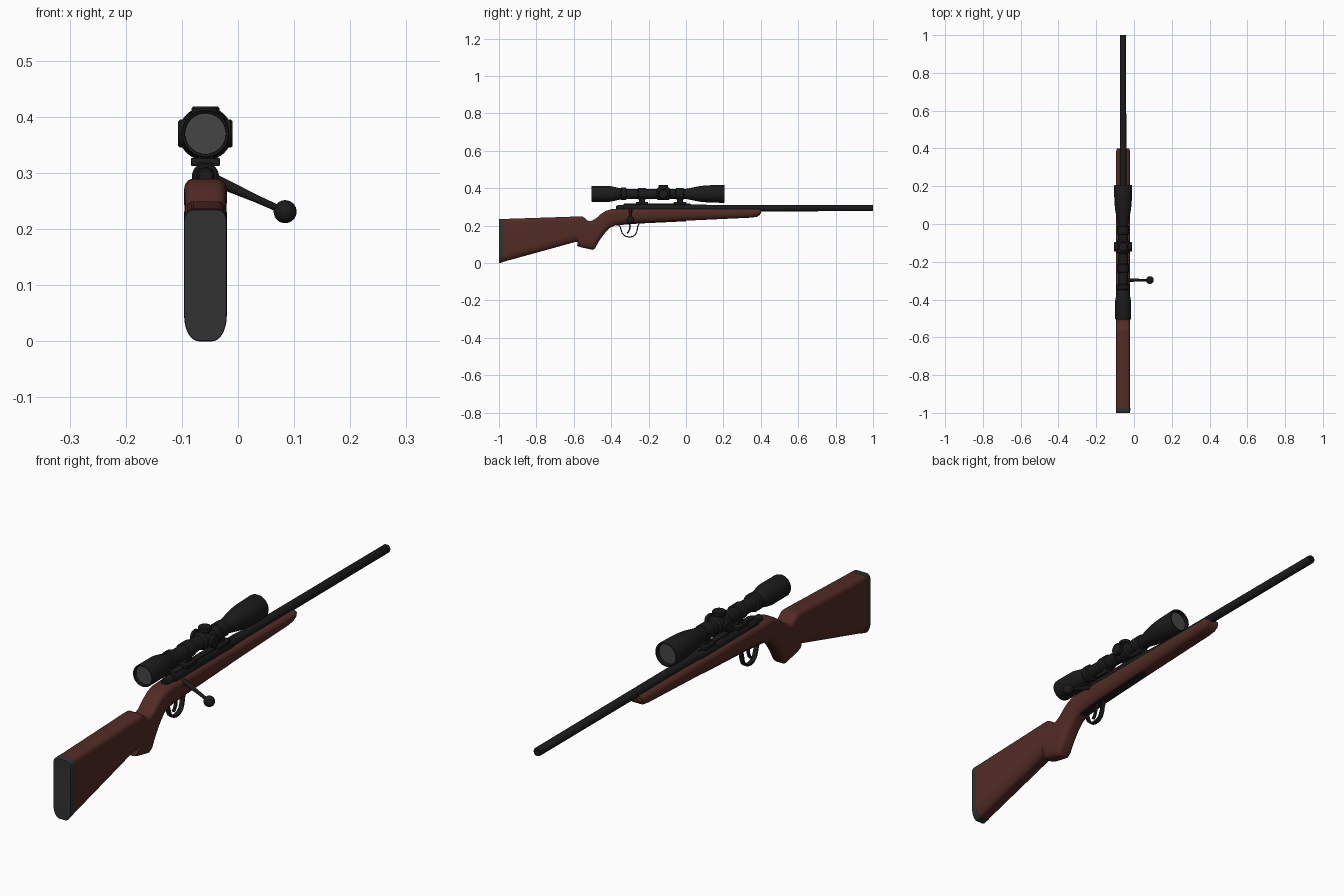
import bpy, bmesh, math
from mathutils import Vector

if "Cube" in bpy.data.objects:
    bpy.data.objects.remove(bpy.data.objects["Cube"])

X0 = -0.058          # centre plane of the rifle
BORE_Z, SCOPE_Z = 0.294, 0.370


def material(name, rgb):
    m = bpy.data.materials.new(name)
    m.diffuse_color = (*rgb, 1)
    m.use_nodes = True
    m.node_tree.nodes["Principled BSDF"].inputs["Base Color"].default_value = m.diffuse_color
    return m


WOOD = material("wood", (0.085, 0.024, 0.018))
METAL = material("black_metal", (0.011, 0.011, 0.011))
RUBBER = material("rubber", (0.032, 0.032, 0.032))
GLASS = material("glass", (0.06, 0.06, 0.06))


def finish(name, bm, mat, angle=35):
    bmesh.ops.recalc_face_normals(bm, faces=bm.faces)
    me = bpy.data.meshes.new(name)
    bm.to_mesh(me)
    bm.free()
    ob = bpy.data.objects.new(name, me)
    bpy.context.collection.objects.link(ob)
    me.materials.append(mat)
    bpy.ops.object.select_all(action='DESELECT')
    ob.select_set(True)
    bpy.context.view_layer.objects.active = ob
    bpy.ops.object.shade_smooth_by_angle(angle=math.radians(angle))
    return ob


def loft(name, rings, mat, angle=35):
    """Skin a list of equal-length closed rings and cap both ends."""
    bm = bmesh.new()
    vs = [[bm.verts.new(p) for p in ring] for ring in rings]
    n = len(vs[0])
    for a, b in zip(vs, vs[1:]):
        for i in range(n):
            j = (i + 1) % n
            bm.faces.new((a[i], a[j], b[j], b[i]))
    bm.faces.new(vs[0])
    bm.faces.new(vs[-1])
    return finish(name, bm, mat, angle)


def lathe(name, profile, origin, axis=(0, 1, 0), mat=METAL, n=32):
    """Turn (distance, radius) pairs around an axis."""
    q = Vector(axis).to_track_quat('Z', 'Y')
    rings = [[Vector(origin) + q @ Vector((r * math.cos(2 * math.pi * i / n),
                                           r * math.sin(2 * math.pi * i / n), d))
              for i in range(n)] for d, r in profile]
    return loft(name, rings, mat)


def strap(name, path, width, thick, mat=METAL):
    """Flat strip following a (y, z) path."""
    pts = [Vector(p) for p in path]
    rings = []
    for i, p in enumerate(pts):
        t = (pts[min(i + 1, len(pts) - 1)] - pts[max(i - 1, 0)]).normalized()
        k = Vector((-t.y, t.x)) * thick / 2
        a, b, w = p + k, p - k, width / 2
        rings.append([(X0 - w, *a), (X0 + w, *a), (X0 + w, *b), (X0 - w, *b)])
    return loft(name, rings, mat)


def block(name, y0, y1, z0, z1, width, bevel=0.003):
    bm = bmesh.new()
    bmesh.ops.create_cube(bm, size=1)
    for v in bm.verts:
        v.co = (X0 + v.co.x * width, (y0 + y1) / 2 + v.co.y * (y1 - y0),
                (z0 + z1) / 2 + v.co.z * (z1 - z0))
    bmesh.ops.bevel(bm, geom=bm.edges[:], offset=bevel, segments=2, affect='EDGES', profile=0.5)
    return finish(name, bm, METAL)


def section(yt, zt, yb, zb, w):
    """Rounded stock cross-section hung between a top and a bottom point."""
    top, bot = Vector((X0, yt, zt)), Vector((X0, yb, zb))
    h = (top - bot).length
    down = (bot - top) / h
    rt, rb = min(0.02, 0.4 * h), min(0.045, 0.55 * h)
    rx = 0.017
    half = []
    for i in range(7):
        a = i / 6 * math.pi / 2
        half.append((w - rx + rx * math.sin(a), rt - rt * math.cos(a)))
    for i in range(9):
        a = i / 8 * math.pi / 2
        half.append((0.012 + (w - 0.012) * math.cos(a), h - rb + rb * math.sin(a)))
    pts = half + [(-u, v) for u, v in reversed(half)]
    return [top + down * v + Vector((u, 0, 0)) for u, v in pts]


# wooden stock: top y, z / bottom y, z / half width
W = 0.038
stock = [(-0.976, .236, -0.976, .007, W), (-0.70, .245, -0.70, .083, W),
         (-0.585, .249, -0.592, .113, W), (-0.565, .2495, -0.580, .112, W),
         (-0.552, .248, -0.582, .092, W), (-0.540, .240, -0.560, .084, .037),
         (-0.527, .228, -0.522, .076, .036), (-0.515, .224, -0.497, .071, .036),
         (-0.502, .227, -0.487, .078, .036), (-0.480, .240, -0.465, .117, .036),
         (-0.455, .262, -0.440, .153, .036), (-0.430, .279, -0.410, .187, .037),
         (-0.400, .288, -0.375, .203, W), (-0.360, .290, -0.340, .208, W),
         (-0.25, .290, -0.25, .215, W), (0.35, .289, 0.35, .243, W),
         (0.378, .289, 0.378, .247, .037), (0.393, .289, 0.393, .256, .035),
         (0.401, .288, 0.401, .268, .031)]
loft("stock", [section(*s) for s in stock], WOOD, 50)

# butt pad
loft("butt_pad", [section(-1.0, .234, -1.0, .001, W - .001), section(-0.997, .2355, -0.997, 0, W),
                  section(-0.975, .2365, -0.975, .006, W + .0003)], RUBBER)

# barrel with hollow muzzle
lathe("barrel", [(-0.1, .020), (0.06, .020), (0.12, .0175), (0.996, .0165), (1.0, .0145),
                 (1.0, .008), (0.95, .008)], (X0, 0, BORE_Z))

# receiver and bolt
lathe("receiver", [(-0.335, .021), (-0.332, .024), (0.02, .024), (0.028, .020)], (X0, 0, BORE_Z))
lathe("bolt_shroud", [(-0.374, .006), (-0.374, .011), (-0.370, .0145), (-0.345, .017),
                      (-0.33, .017)], (X0, 0, BORE_Z))
knob = Vector((0.084, -0.297, 0.231))
root = Vector((X0 + .015, -0.297, 0.288))
reach = (knob - root).length
lathe("bolt_handle", [(0, .011), (0.02, .010), (reach * .6, .0068), (reach, .006)],
      root, knob - root, n=20)
bm = bmesh.new()
bmesh.ops.create_uvsphere(bm, u_segments=24, v_segments=16, radius=0.0205)
bmesh.ops.translate(bm, verts=bm.verts, vec=knob)
finish("bolt_knob", bm, METAL)

# trigger, guard and floor plate
strap("trigger_guard", [(-0.365, .207), (-0.352, .196), (-0.347, .178), (-0.340, .158),
                        (-0.325, .144), (-0.305, .139), (-0.285, .142), (-0.270, .153),
                        (-0.262, .172), (-0.258, .195), (-0.250, .213)], 0.018, 0.006)
strap("trigger", [(-0.302, .215), (-0.299, .198), (-0.301, .182), (-0.308, .168),
                  (-0.316, .160)], 0.010, 0.008)
strap("floor_plate", [(-0.375, .203), (-0.34, .2075), (-0.25, .2145), (0.0, .2265)], 0.034, 0.006)

# scope body with recessed ends
lathe("scope_tube", [(-0.485, .036), (-0.503, .037), (-0.505, .041), (-0.500, .0425), (-0.41, .0425),
                     (-0.395, .040), (-0.350, .030), (-0.345, .034), (-0.322, .034),
                     (-0.318, .026), (-0.01, .026), (0.005, .028), (0.070, .041),
                     (0.085, .043), (0.120, .046), (0.202, .048), (0.206, .046),
                     (0.206, .041), (0.186, .040)], (X0, 0, SCOPE_Z), n=40)
for name, y, r in (("eyepiece_lens", -0.489, .0365), ("objective_lens", 0.188, .0405)):
    lathe(name, [(-0.002, r), (0.002, r)], (X0, y, SCOPE_Z), mat=GLASS, n=40)

# adjustment turrets on a central saddle
lathe("turret_saddle", [(-0.158, .026), (-0.150, .033), (-0.092, .033), (-0.084, .026)],
      (X0, 0, SCOPE_Z))
for name, axis in (("top_turret", (0, 0, 1)), ("right_turret", (1, 0, 0)), ("left_turret", (-1, 0, 0))):
    lathe(name, [(0, .020), (0.034, .020), (0.035, .025), (0.045, .025), (0.0485, .022)],
          (X0, -0.121, SCOPE_Z), axis)

# scope mounts: ring, clamp ears, post and base
for tag, y in (("rear", -0.235), ("front", -0.033)):
    lathe(tag + "_scope_ring", [(y - .022, .027), (y - .020, .031), (y + .020, .031),
                                (y + .022, .027)], (X0, 0, SCOPE_Z))
    block(tag + "_mount_post", y - .016, y + .016, .318, .350, .028)
    block(tag + "_mount_foot", y - .033, y + .033, .312, .327, .052)
block("mount_rail", -0.32, 0.02, .300, .319, .026)
